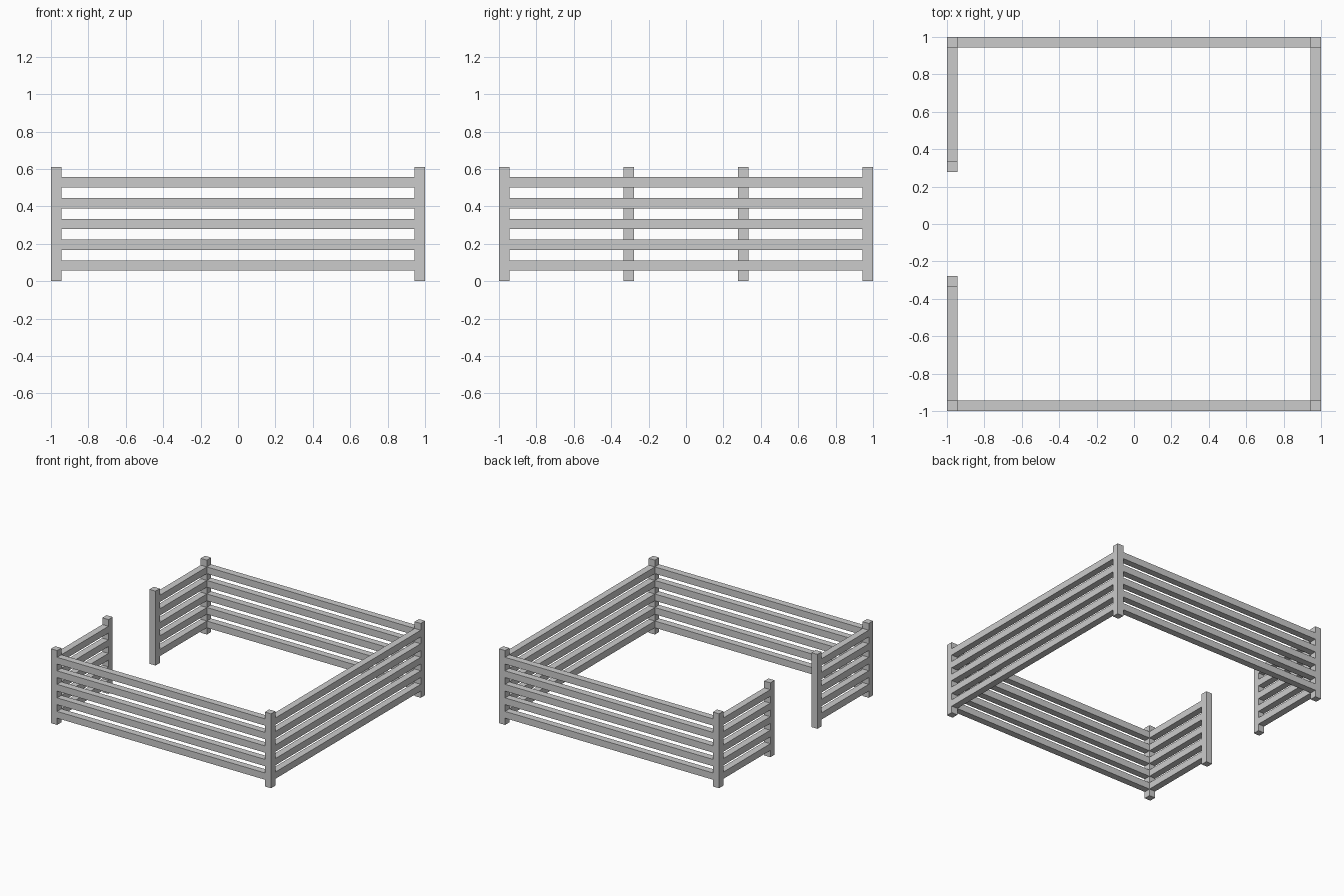
import bpy
import bmesh
from mathutils import Matrix

if "Cube" in bpy.data.objects:
    bpy.data.objects.remove(bpy.data.objects["Cube"])

U = 1 / 18          # timber thickness; everything sits on this module
E = 1 - U / 2       # centre line of the fence
L = 1 - U           # inner face of the corner posts


def box(name, lo, hi):
    bm = bmesh.new()
    size = [b - a for a, b in zip(lo, hi)]
    mid = [(a + b) / 2 for a, b in zip(lo, hi)]
    bmesh.ops.create_cube(bm, size=1, matrix=Matrix.Translation(mid) @ Matrix.Diagonal((*size, 1)))
    me = bpy.data.meshes.new(name)
    bm.to_mesh(me)
    bm.free()
    ob = bpy.data.objects.new(name, me)
    bpy.context.collection.objects.link(ob)
    return ob


def post(name, x, y):
    box(name, (x - U / 2, y - U / 2, 0), (x + U / 2, y + U / 2, 11 * U))


def rails(name, x0, x1, y0, y1):
    for i in range(5):
        z = (2 * i + 1) * U
        box(f"{name}_{i + 1}", (x0, y0, z), (x1, y1, z + U))


# Front and back: corner posts, gate posts, long rails, short gate-side rails
for side, s in (("front", -1), ("back", 1)):
    post(f"{side}_left_corner_post", -E, s * E)
    post(f"{side}_right_corner_post", E, s * E)
    post(f"{side}_gate_post", -E, s * 5.5 * U)
    rails(f"{side}_rail", -L, L, *sorted((s * L, s)))
    rails(f"{side}_gate_side_rail", -1, -L, *sorted((s * 6 * U, s * L)))

# Right side: unbroken rails
rails("right_rail", L, 1, -L, L)
